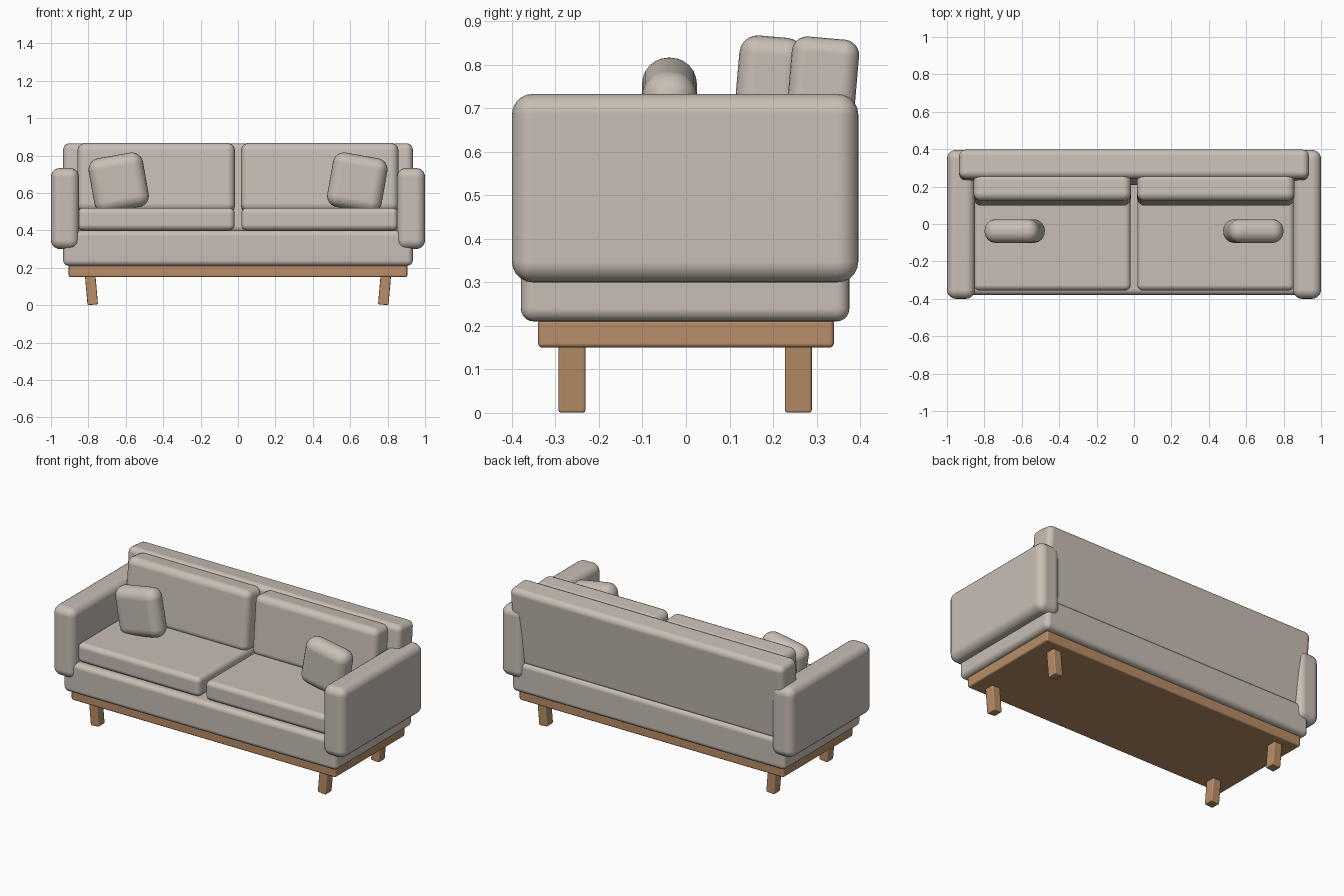
import bpy, bmesh, math
from mathutils import Matrix

if "Cube" in bpy.data.objects:
    bpy.data.objects.remove(bpy.data.objects["Cube"])


def material(name, rgb):
    m = bpy.data.materials.new(name)
    m.diffuse_color = (*rgb, 1)
    m.use_nodes = True
    m.node_tree.nodes["Principled BSDF"].inputs["Base Color"].default_value = m.diffuse_color
    return m


fabric = material("warm grey fabric", (0.58, 0.52, 0.46))
wood = material("oak wood", (0.48, 0.27, 0.135))


def box(name, center, size, radius, mat, rx=0, ry=0, segments=5):
    """Rounded box, optionally tilted about x and y (degrees)."""
    bm = bmesh.new()
    bmesh.ops.create_cube(bm, size=1, matrix=Matrix.Diagonal((*size, 1)))
    for f in bm.faces:
        f.smooth = True
    mesh = bpy.data.meshes.new(name)
    bm.to_mesh(mesh)
    bm.free()
    mesh.materials.append(mat)
    ob = bpy.data.objects.new(name, mesh)
    bpy.context.collection.objects.link(ob)
    ob.location = center
    ob.rotation_euler = (math.radians(rx), math.radians(ry), 0)
    bevel = ob.modifiers.new("rounding", 'BEVEL')
    bevel.width = radius
    bevel.segments = segments
    bevel.harden_normals = True
    return ob


# Central parts: wooden plinth, upholstered base and leaning back
box("plinth", (0, 0, 0.183), (1.81, 0.68, 0.066), 0.01, wood, segments=3)
box("seat_base", (0, -0.002, 0.305), (1.87, 0.755, 0.19), 0.03, fabric)
box("backrest", (0, 0.3026, 0.622), (1.87, 0.155, 0.48), 0.035, fabric, rx=-5)

# Mirrored parts
for s, side in ((-1, "left"), (1, "right")):
    box(side + "_arm", (s * 0.925, -0.002, 0.5165), (0.15, 0.796, 0.433), 0.048, fabric)
    box(side + "_seat_cushion", (s * 0.437, -0.068, 0.46), (0.838, 0.575, 0.12), 0.03, fabric)
    box(side + "_back_cushion", (s * 0.437, 0.185, 0.68), (0.842, 0.15, 0.37), 0.042, fabric, rx=-5)
    box(side + "_throw_pillow", (s * 0.638, -0.038, 0.655), (0.295, 0.126, 0.295), 0.06,
        fabric, ry=s * 10, segments=6)
    # Legs slant inwards towards the floor
    for y, end in ((-0.262, "front"), (0.258, "back")):
        box(f"{side}_{end}_leg", (s * 0.784, y, 0.087), (0.056, 0.062, 0.17), 0.006,
            wood, ry=s * 5, segments=2)
